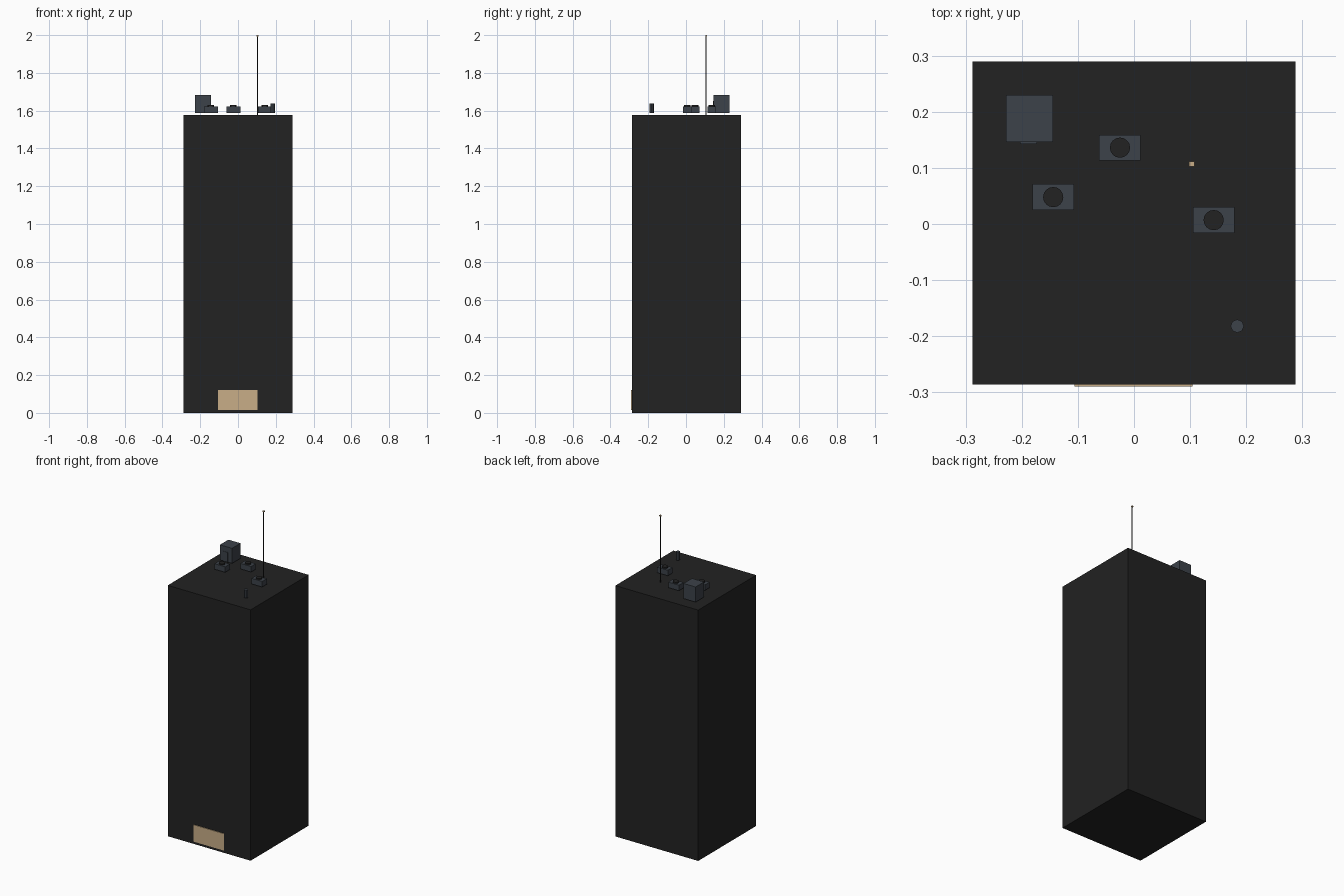
import bpy, bmesh
from mathutils import Matrix

if "Cube" in bpy.data.objects:
    bpy.data.objects.remove(bpy.data.objects["Cube"])


def material(name, rgb):
    m = bpy.data.materials.new(name)
    m.diffuse_color = (*rgb, 1)
    m.use_nodes = True
    m.node_tree.nodes["Principled BSDF"].inputs["Base Color"].default_value = m.diffuse_color
    return m


DARK = material("charcoal", (0.016, 0.016, 0.016))
GREY = material("slate_grey", (0.045, 0.054, 0.067))
TAN = material("warm_tan", (0.578, 0.423, 0.242))


def finish(name, bm, mat):
    me = bpy.data.meshes.new(name)
    bm.to_mesh(me)
    bm.free()
    me.materials.append(mat)
    ob = bpy.data.objects.new(name, me)
    bpy.context.collection.objects.link(ob)
    return ob


def box(name, x, y, z, mat):
    """Box from (min, max) ranges on each axis."""
    bm = bmesh.new()
    size = [r[1] - r[0] for r in (x, y, z)]
    mid = [(r[0] + r[1]) / 2 for r in (x, y, z)]
    bmesh.ops.create_cube(bm, size=1, matrix=Matrix.Translation(mid) @ Matrix.Diagonal((*size, 1)))
    return finish(name, bm, mat)


def cylinder(name, x, y, z, radius, sides, mat):
    bm = bmesh.new()
    bmesh.ops.create_cone(bm, cap_ends=True, segments=sides, radius1=radius, radius2=radius,
                          depth=z[1] - z[0], matrix=Matrix.Translation((x, y, (z[0] + z[1]) / 2)))
    return finish(name, bm, mat)


ROOF = 1.577   # top of the tower
DECK = 1.588   # underside of the rooftop equipment

# Tower and lit entrance panel
box("tower", (-0.288, 0.288), (-0.286, 0.29), (0, ROOF), DARK)
box("entrance_panel", (-0.106, 0.104), (-0.29, -0.285), (0.016, 0.122), TAN)

# Stair house with door
box("stair_house", (-0.228, -0.144), (0.146, 0.23), (DECK, 1.683), GREY)
box("stair_door", (-0.203, -0.173), (0.143, 0.147), (DECK, 1.65), GREY)

# Air conditioning units with round fans
for i, (x, y) in enumerate([(-0.144, 0.048), (-0.025, 0.136), (0.142, 0.007)], 1):
    box(f"air_unit_{i}", (x - 0.037, x + 0.037), (y - 0.023, y + 0.023), (DECK, 1.623), GREY)
    cylinder(f"air_fan_{i}", x, y, (1.621, 1.631), 0.018, 16, DARK)

# Vent pipe
cylinder("vent_pipe", 0.184, -0.182, (DECK, 1.639), 0.012, 8, GREY)

# Antenna mast and beacon
cylinder("antenna_mast", 0.103, 0.107, (ROOF - 0.002, 1.994), 0.0028, 6, DARK)
box("antenna_beacon", (0.098, 0.108), (0.1025, 0.1115), (1.993, 2.0), TAN)
